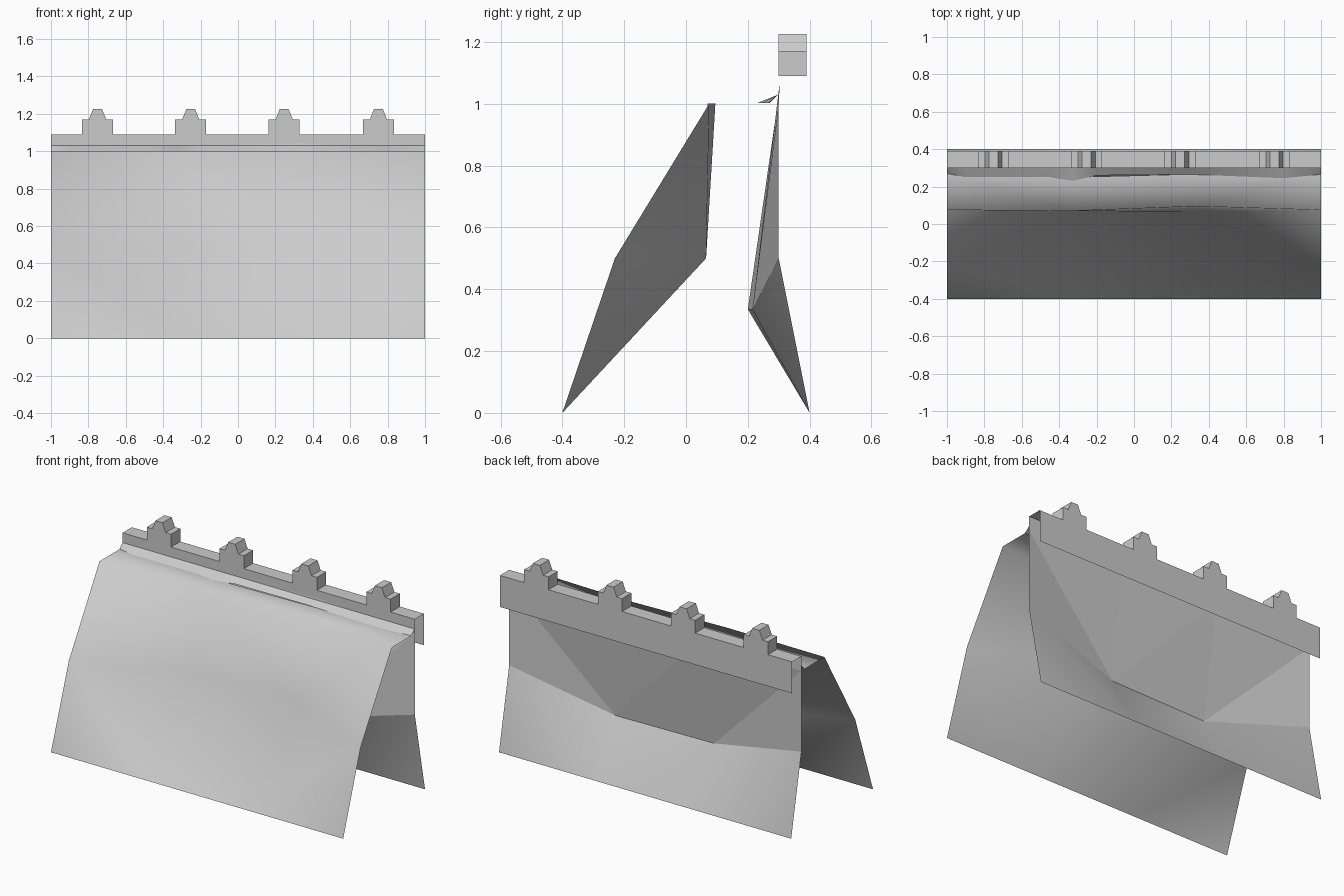
import bpy
import bmesh

cube = bpy.data.objects.get("Cube")
if cube:
    bpy.data.objects.remove(cube, do_unlink=True)

stone = bpy.data.materials.new("stone_grey")
stone.use_nodes = True
GREY = (0.6, 0.6, 0.6, 1)
stone.diffuse_color = GREY
stone.node_tree.nodes["Principled BSDF"].inputs["Base Color"].default_value = GREY


def make_object(name, bm):
    mesh = bpy.data.meshes.new(name)
    bm.to_mesh(mesh)
    bm.free()
    mesh.materials.append(stone)
    obj = bpy.data.objects.new(name, mesh)
    bpy.context.collection.objects.link(obj)
    return obj


def make_sheet(name, rows, flat_row=None, faces_back=False):
    """Open sheet from rows of points; panels split from outer top to inner bottom."""
    bm = bmesh.new()
    grid = [[bm.verts.new(p) for p in row] for row in rows]
    columns = len(rows[0])
    for r in range(len(rows) - 1):
        for c in range(columns - 1):
            a, b = grid[r][c], grid[r][c + 1]
            d, e = grid[r + 1][c], grid[r + 1][c + 1]
            if c < columns // 2:
                triangles = [(a, b, d), (b, e, d)]
            else:
                triangles = [(a, b, e), (a, e, d)]
            for corners in triangles:
                face = bm.faces.new(corners[::-1] if faces_back else corners)
                face.smooth = r != flat_row
    return make_object(name, bm)


COLS = (-1, -1 / 3, 1 / 3, 1)


def row(ys, zs):
    return list(zip(COLS, ys, zs))


def level(value):
    return (value,) * len(COLS)


# Front cliff with its level ledge on top
make_sheet("front_cliff", [
    row(level(-0.4), level(0)),
    row((-0.225, 0.065, 0.065, -0.23), level(0.5)),
    row((0.075, 0.07, 0.095, 0.075), level(1)),
    row((0.27, 0.25, 0.267, 0.267), level(1)),
])

# Rear cliff: faceted above, smooth below
make_sheet("rear_cliff", [
    row(level(0.4), level(0)),
    row((0.3, 0.2, 0.215, 0.3), (0.5, 0.335, 0.335, 0.5)),
    row((0.3, 0.302, 0.302, 0.3), (1, 1.04, 1.06, 1)),
], flat_row=1, faces_back=True)

# Uneven bank of earth at the foot of the parapet
bank_edge = [(-1, 0.27), (-0.9, 0.25), (-0.45, 0.25), (-0.33, 0.23),
             (-0.2, 0.26), (0.3, 0.265), (0.8, 0.245), (1, 0.265)]
make_sheet("earth_bank", [
    [(x, y, 1.002) for x, y in bank_edge],
    [(x, 0.299, 1.03) for x, y in bank_edge],
])

# Crenellated parapet: front and back panels joined along the top, open ends and base
FRONT, BACK, WALK = 0.3, 0.39, 1.09
half_merlon = [(0.083, WALK), (0.083, 1.17), (0.046, 1.17), (0.024, 1.225)]
skyline = [(-1, WALK)]
for centre in (-0.751, -0.253, 0.247, 0.751):
    skyline += [(centre - w, z) for w, z in half_merlon]
    skyline += [(centre + w, z) for w, z in reversed(half_merlon)]
skyline.append((1, WALK))

bm = bmesh.new()
front = [bm.verts.new((x, FRONT, z)) for x, z in skyline]
back = [bm.verts.new((x, BACK, z)) for x, z in skyline]
for i in range(len(skyline) - 1):
    bm.faces.new((front[i], front[i + 1], back[i + 1], back[i]))
for top, y, base in ((front, FRONT, 1.0), (back, BACK, 0.895)):
    panel = top + [bm.verts.new((x, y, base)) for x in (1, -1)]
    bm.faces.new(panel[::-1] if y == FRONT else panel)
make_object("parapet", bm)
